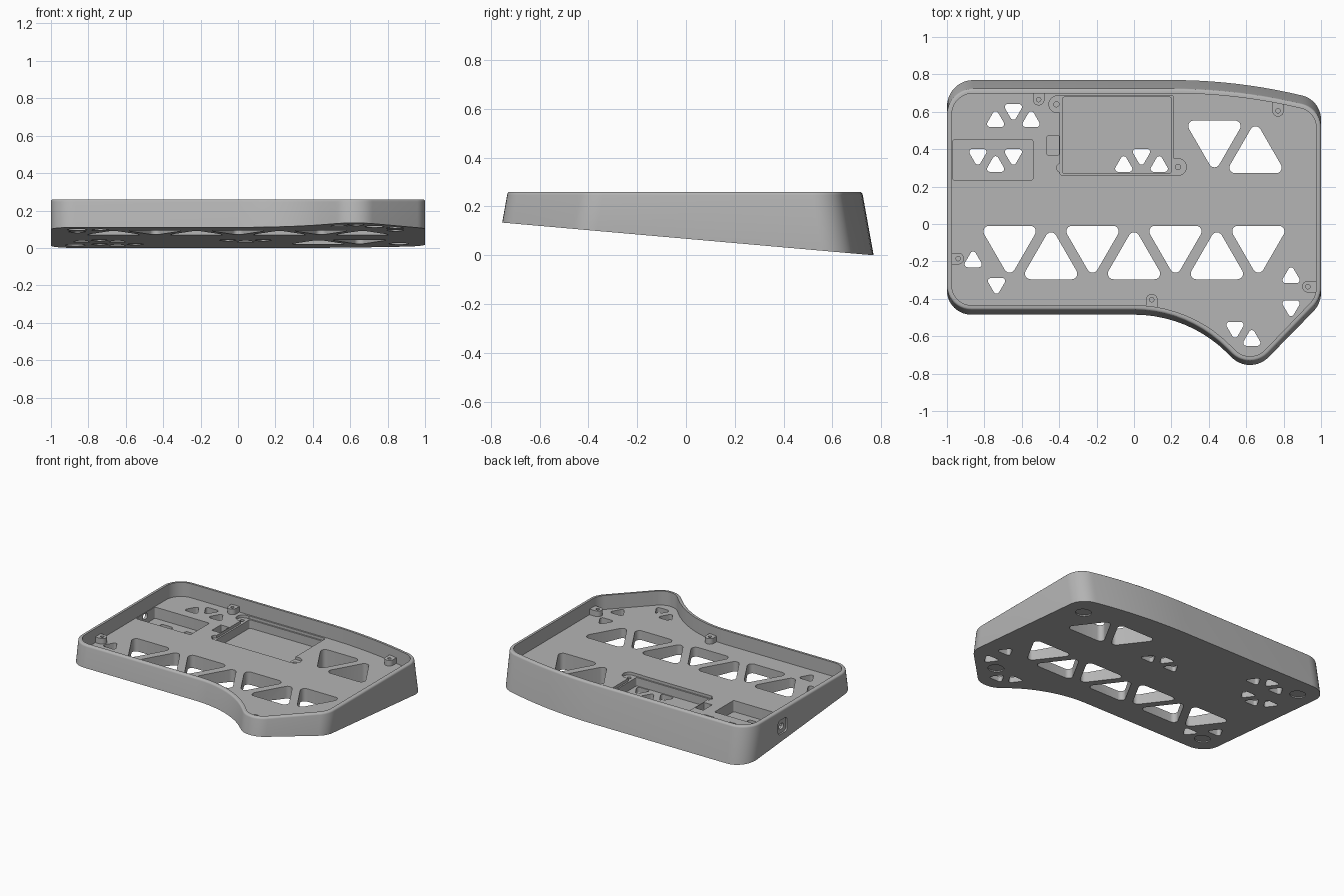
import bpy, bmesh, math
from mathutils import Vector, Matrix

cube = bpy.data.objects.get("Cube")
if cube:
    bpy.data.objects.remove(cube)

grey = bpy.data.materials.new("matte_grey")
grey.use_nodes = True
GREY = (0.46, 0.46, 0.46, 1)
grey.diffuse_color = GREY
grey.node_tree.nodes["Principled BSDF"].inputs["Base Color"].default_value = GREY

RIM, FLOOR, TILT, MID, ROUND, WALL = 0.26, 0.16, 0.088, 0.0675, 0.013, 0.026


# ---- profile helpers ----
def fillet(corners, steps=10):
    """Closed polygon of (x, y, radius) corners, each rounded by an arc."""
    pts = []
    for i, (x, y, r) in enumerate(corners):
        p = Vector((x, y))
        a = (Vector(corners[i - 1][:2]) - p).normalized()
        b = (Vector(corners[(i + 1) % len(corners)][:2]) - p).normalized()
        half = a.angle(b) / 2
        centre = p + (a + b).normalized() * r / math.sin(half)
        start = p + a * r / math.tan(half) - centre
        end = p + b * r / math.tan(half) - centre
        turn = math.atan2(start.x * end.y - start.y * end.x, start.dot(end))
        for k in range(steps + 1):
            pts.append(centre + Matrix.Rotation(turn * k / steps, 2) @ start)
    return pts


def inset(pts, d):
    """Move a counter-clockwise outline inwards."""
    out = []
    for i, p in enumerate(pts):
        t = (pts[(i + 1) % len(pts)] - pts[i - 1]).normalized()
        out.append(p + Vector((-t.y, t.x)) * d)
    return out


def rect(x0, x1, y0, y1, r=0.01):
    return fillet([(x0, y0, r), (x1, y0, r), (x1, y1, r), (x0, y1, r)], 4)


def circle(x, y, r, n=24):
    return [Vector((x + r * math.cos(k * math.tau / n), y + r * math.sin(k * math.tau / n)))
            for k in range(n)]


def triangle(x, y, side, r, up):
    """Equilateral triangle with rounded corners, pointing to +y or -y."""
    reach = side / math.sqrt(3) + 2 * r
    first = math.pi / 2 if up else -math.pi / 2
    return fillet([(x + reach * math.cos(first + k * math.tau / 3),
                    y + reach * math.sin(first + k * math.tau / 3), r) for k in range(3)], 6)


def lug(x, y, r, angle, length):
    """Round-ended tab reaching from (x, y) in one direction."""
    turn = Matrix.Rotation(math.radians(angle), 2)
    shape = [Vector((r * math.cos(a), r * math.sin(a)))
             for a in (math.pi / 2 + math.pi * k / 12 for k in range(13))]
    shape += [Vector((length, -r)), Vector((length, r))]
    return [turn @ p + Vector((x, y)) for p in shape]


# ---- mesh helpers ----
def loft(bm, rings):
    loops = [[bm.verts.new(p) for p in ring] for ring in rings]
    n = len(loops[0])
    for low, high in zip(loops, loops[1:]):
        for i in range(n):
            j = (i + 1) % n
            bm.faces.new((low[i], low[j], high[j], high[i]))
    bm.faces.new(loops[0][::-1])
    bm.faces.new(loops[-1])


def make(name, bm):
    bmesh.ops.recalc_face_normals(bm, faces=bm.faces)
    mesh = bpy.data.meshes.new(name)
    bm.to_mesh(mesh)
    bm.free()
    mesh.materials.append(grey)
    obj = bpy.data.objects.new(name, mesh)
    bpy.context.collection.objects.link(obj)
    return obj


def prisms(name, profiles, z0, z1, matrix=None):
    bm = bmesh.new()
    for pts in profiles:
        loft(bm, [[(p.x, p.y, z) for p in pts] for z in (z0, z1)])
    if matrix:
        bm.transform(matrix)
    return make(name, bm)


def cut(target, profiles, z0, z1, matrix=None):
    tool = prisms("cutter", profiles, z0, z1, matrix)
    tool.hide_render = True
    mod = target.modifiers.new("cut", "BOOLEAN")
    mod.operation, mod.solver, mod.object = "DIFFERENCE", "EXACT", tool
    bpy.context.view_layer.update()
    result = bpy.data.meshes.new_from_object(
        target.evaluated_get(bpy.context.evaluated_depsgraph_get()))
    target.modifiers.clear()
    target.data = result
    bpy.data.objects.remove(tool)


# ---- case body: outline with sloping underside and drafted front and back ----
outline = fillet([(-1, -0.46, 0.13), (0.29, -0.46, 0.7), (0.622, -0.792, 0.137),
                  (1, -0.4, 0.15), (1, 0.62, 0.13), (0.55, 0.725, 3.0), (-1, 0.725, 0.14)])


def underside(p):
    y, z = p.y, 0
    for _ in range(4):
        z = MID - TILT * y
        y = p.y + 0.18 * (RIM - ROUND - z) * max(-1, min(1, p.y * 3))
    return (p.x, y, max(0, z))


rings = [[underside(p) for p in outline]]
for k in range(4):
    a = k * math.pi / 6
    rings.append([(p.x, p.y, RIM - ROUND * (1 - math.sin(a)))
                  for p in inset(outline, ROUND * (1 - math.cos(a)))])
bm = bmesh.new()
loft(bm, rings)
case = make("case_body", bm)

# inner tray
cut(case, [inset(outline, WALL)], FLOOR, 0.4)

# battery compartment with cover seat and screw lugs, switch slot, port bay
cut(case, [rect(-0.395, 0.21, 0.262, 0.688)], 0.14, 0.2)
for tab in (lug(-0.41, 0.64, 0.045, 0, 0.08), lug(0.235, 0.305, 0.045, 180, 0.08),
            lug(-0.39, 0.3, 0.024, 0, 0.05)):
    cut(case, [tab], 0.14, 0.2)
cut(case, [rect(-0.383, 0.2, 0.272, 0.678), rect(-0.97, -0.54, 0.235, 0.45)], 0.08, 0.2)
cut(case, [rect(-0.465, -0.4, 0.37, 0.47, 0.004)], 0.1, 0.2)
cut(case, [circle(-0.415, 0.64, 0.014), circle(0.235, 0.305, 0.014)], 0.1, 0.2)

# large triangular openings
large = [(-0.665 + 0.4433 * k, -0.103, False) for k in range(4)]
large += [(-0.4433 + 0.4433 * k, -0.202, True) for k in range(3)]
large += [(0.43, 0.46, False), (0.65, 0.365, True)]
cut(case, [triangle(x, y, 0.22, 0.03, up) for x, y, up in large], -0.2, 0.3)

# small triangular vents
small_up = [(-0.74, 0.552), (-0.55, 0.552), (-0.74, 0.312), (-0.055, 0.312),
            (0.135, 0.312), (-0.86, -0.198), (0.84, -0.283), (0.63, -0.618)]
small_down = [(-0.645, 0.608), (-0.835, 0.368), (-0.645, 0.368), (0.04, 0.368),
              (-0.735, -0.322), (0.84, -0.442), (0.54, -0.557)]
vents = [triangle(x, y, 0.06, 0.016, True) for x, y in small_up]
vents += [triangle(x, y, 0.06, 0.016, False) for x, y in small_down]
cut(case, vents, -0.2, 0.3)

# round foot recesses square to the sloping underside
slope = Matrix.Translation((0, 0, MID)) @ Matrix.Rotation(-math.atan(TILT), 4, "X")
feet = [(-0.87, 0.61), (-0.86, -0.34), (0.86, 0.52), (0.73, -0.52)]
cut(case, [circle(x, y, 0.052, 32) for x, y in feet], -0.05, 0.008, slope)

# port recess and opening through the left-hand wall
sideways = Matrix(((0, 0, 1, 0), (1, 0, 0, 0), (0, 1, 0, 0), (0, 0, 0, 1)))
cut(case, [rect(0.29, 0.39, 0.09, 0.19, 0.02)], -1.05, -0.988, sideways)
cut(case, [rect(0.315, 0.365, 0.115, 0.155, 0.015)], -1.05, -0.95, sideways)

# ---- screw standoffs reaching in from the walls ----
posts = [(-0.51, 0.665, 90, 0.045), (0.77, 0.605, 90, 0.055), (-0.94, -0.185, 180, 0.045),
         (0.93, -0.335, 0, 0.055), (0.095, -0.405, 270, 0.045)]
standoffs = prisms("screw_standoffs", [lug(x, y, 0.031, a, n) for x, y, a, n in posts],
                   FLOOR - 0.004, 0.2)
cut(standoffs, [circle(x, y, 0.012, 16) for x, y, a, n in posts], FLOOR + 0.002, 0.3)

# ---- smooth the curved walls, keep edges sharp ----
for obj in (case, standoffs):
    bpy.ops.object.select_all(action="DESELECT")
    obj.select_set(True)
    bpy.context.view_layer.objects.active = obj
    bpy.ops.object.shade_smooth_by_angle(angle=math.radians(32))
